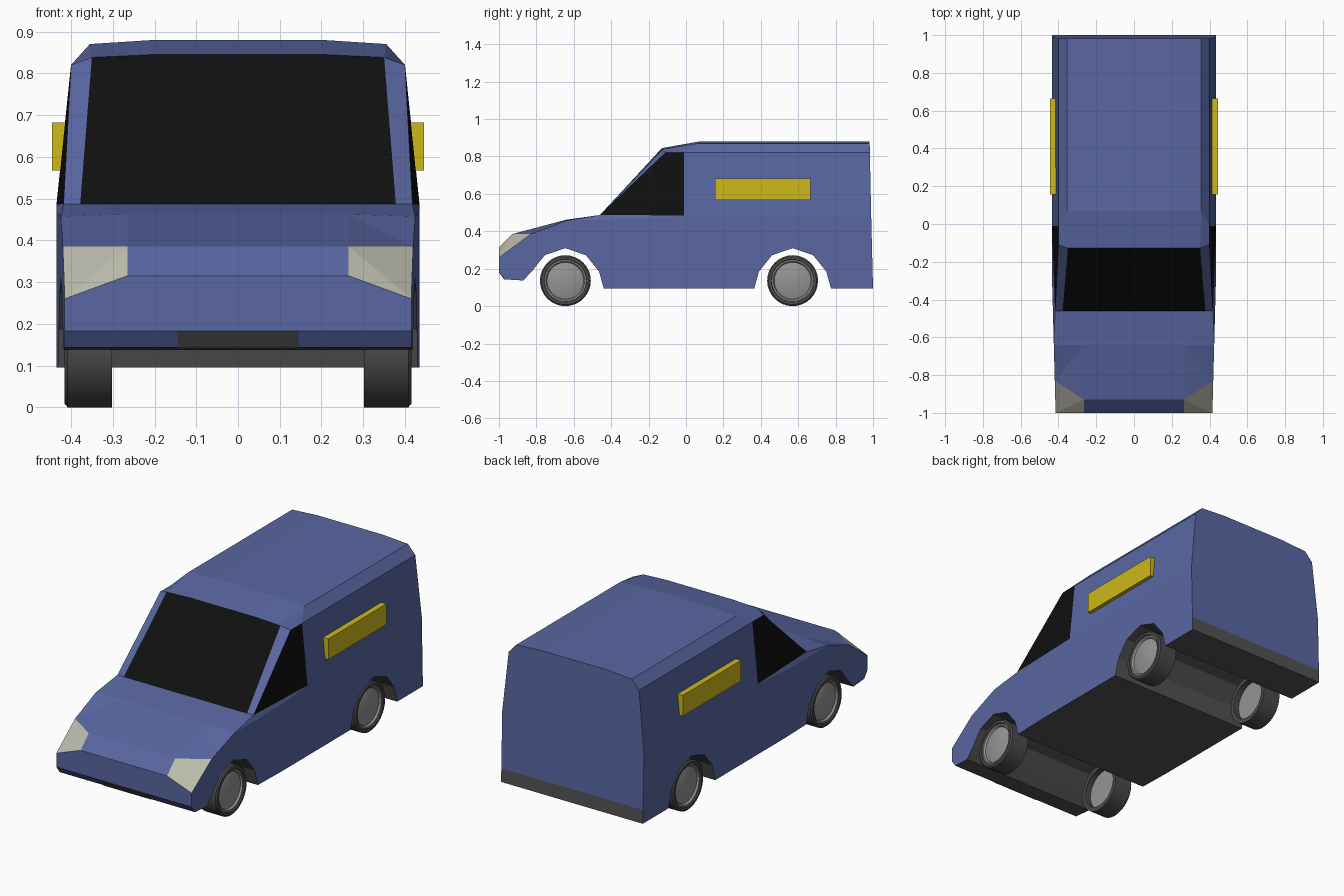
import bpy, bmesh, math

if "Cube" in bpy.data.objects:
    bpy.data.objects.remove(bpy.data.objects["Cube"])


def material(name, color):
    m = bpy.data.materials.new(name)
    m.diffuse_color = (*color, 1)
    m.use_nodes = True
    m.node_tree.nodes["Principled BSDF"].inputs["Base Color"].default_value = m.diffuse_color
    return m


BLUE = material("blue_paint", (0.10, 0.135, 0.36))
BLACK = material("black_glass", (0.005, 0.005, 0.005))
DARK = material("dark_trim", (0.085, 0.085, 0.085))
LAMP = material("lamp_glass", (0.5, 0.5, 0.42))
YELLOW = material("yellow_panel", (0.62, 0.48, 0.01))
RUBBER = material("rubber", (0.07, 0.07, 0.07))
METAL = material("wheel_metal", (0.3, 0.3, 0.3))


def make_object(name, bm, mat):
    mesh = bpy.data.meshes.new(name)
    bm.to_mesh(mesh)
    bm.free()
    mesh.materials.append(mat)
    ob = bpy.data.objects.new(name, mesh)
    bpy.context.collection.objects.link(ob)
    return ob


# Van shell: one closed mesh, later split into parts
shell = bmesh.new()
tag = shell.faces.layers.int.new("part")
cache = {}
PARTS = [("van_body", BLUE), ("windshield", BLACK), ("side_windows", BLACK),
         ("headlights", LAMP), ("underside", DARK), ("rear_bumper", DARK)]
BODY, SCREEN, WINDOW, LIGHT, UNDER, BUMPER = range(6)


def vert(co):
    key = tuple(round(c, 4) for c in co)
    if key not in cache:
        cache[key] = shell.verts.new(co)
    return cache[key]


def face(points, part):
    shell.faces.new([vert(p) for p in points])[tag] = part


def flip(p):
    return (-p[0], p[1], p[2])


def pair(points, part=BODY):
    face(points, part)
    face([flip(p) for p in reversed(points)], part)


def across(points, part=BODY):
    face(points + [flip(p) for p in reversed(points)], part)


def side(y, z):
    """Point on the lower body side, which narrows toward the nose."""
    return (0.435 - 0.02 * max(0, (-0.25 - y) / 0.75), y, z)


# Key points on the right half
lamp_low, lamp_top = side(-1, 0.26), side(-0.83, 0.385)
nose, hood = (0.265, -1, 0.315), (0.265, -0.93, 0.385)
hood_side, hood_mid = side(-0.64, 0.457), (0.265, -0.64, 0.462)
shoulder, belt_back = side(-0.25, 0.467), side(0.99, 0.485)
pillar, screen_low = (0.418, -0.46, 0.487), (0.378, -0.46, 0.487)
screen_top, screen_mid = (0.35, -0.128, 0.838), (0.2, -0.128, 0.845)
pillar_top = (0.4, -0.11, 0.82)
door_low, door_top = (0.434, -0.01, 0.485), (0.4, -0.01, 0.82)
rear_top = (0.4, 0.983, 0.82)
roof_a, roof_b = (0.355, 0.07, 0.87), (0.355, 0.982, 0.87)
crown_a, crown_b = (0.2, 0.07, 0.88), (0.2, 0.982, 0.88)

# Lower side profile with wheel arches
arch = [(-0.18, 0.185), (-0.11, 0.272), (0, 0.31), (0.11, 0.272), (0.18, 0.185)]
front = [(-1, 0.26), (-1, 0.183), (-0.97, 0.143), (-0.87, 0.137)]
front += [(-0.645 + y, z) for y, z in arch] + [(-0.44, 0.095), (-0.25, 0.095)]
rear = [(-0.25, 0.095), (0.365, 0.095)]
rear += [(0.57 + y, z) for y, z in arch] + [(0.775, 0.095), (1, 0.095), (0.998, 0.17)]
pair([side(*p) for p in front] + [shoulder, hood_side, lamp_top])
pair([side(*p) for p in rear] + [belt_back, shoulder])
outline = front + rear[1:] + [belt_back[1:]]
last = len(outline) - 2
for i, (a, b) in enumerate(zip(outline, outline[1:])):
    part = BODY if i < 2 or i == last else BUMPER if i == last - 1 else UNDER
    across([side(*a), side(*b)], part)

# Nose, headlights and hood
across([lamp_low, nose])
across([nose, hood])
pair([lamp_low, nose, hood], LIGHT)
pair([lamp_low, hood, lamp_top], LIGHT)
pair([hood, hood_mid, lamp_top])
pair([lamp_top, hood_mid, hood_side])
across([hood, hood_mid])
pair([hood_side, hood_mid, screen_low, pillar])
across([hood_mid, screen_low])

# Shoulder ledge, glass and upper sides
pair([hood_side, pillar, shoulder])
pair([shoulder, pillar, door_low])
pair([shoulder, door_low, belt_back])
pair([pillar, screen_low, screen_top, pillar_top])
across([screen_low, screen_top, screen_mid], SCREEN)
pair([pillar, pillar_top, door_top, door_low], WINDOW)
pair([door_low, door_top, rear_top, belt_back])

# Roof and back
pair([pillar_top, screen_top, roof_a, door_top])
pair([door_top, roof_a, roof_b, rear_top])
pair([screen_top, screen_mid, crown_a, roof_a])
across([screen_mid, crown_a])
pair([roof_a, crown_a, crown_b, roof_b])
across([crown_a, crown_b])
across([belt_back, rear_top, roof_b, crown_b])

bmesh.ops.recalc_face_normals(shell, faces=shell.faces[:])
for index, (name, mat) in enumerate(PARTS):
    bm = shell.copy()
    layer = bm.faces.layers.int["part"]
    bmesh.ops.delete(bm, geom=[f for f in bm.faces if f[layer] != index], context='FACES')
    make_object(name, bm, mat)
shell.free()


def box(name, center, size, mat, tilt=0):
    bpy.ops.mesh.primitive_cube_add(size=1, location=center, rotation=(tilt, 0, 0))
    ob = bpy.context.object
    ob.name = name
    ob.scale = size
    ob.data.materials.append(mat)


# Yellow side panels and front plate
for s, label in ((1, "right"), (-1, "left")):
    box(label + "_side_panel", (s * 0.43, 0.41, 0.625), (0.032, 0.51, 0.115), YELLOW)
box("front_plate", (0, -0.985, 0.163), (0.29, 0.004, 0.05), DARK, math.atan2(0.03, 0.04))


def lathe(name, profile, y, s, mat, closed=False):
    """Spin an (x, radius) profile around the wheel axle."""
    bm = bmesh.new()
    vs = [bm.verts.new((s * x, y, 0.136 + r)) for x, r in profile]
    edges = [bm.edges.new(e) for e in zip(vs, vs[1:] + (vs[:1] if closed else []))
             ]
    bmesh.ops.spin(bm, geom=vs + edges, cent=(0, y, 0.136), axis=(1, 0, 0),
                   angle=2 * math.pi, steps=32, use_duplicate=False)
    bmesh.ops.remove_doubles(bm, verts=bm.verts[:], dist=0.0002)
    bmesh.ops.recalc_face_normals(bm, faces=bm.faces[:])
    ob = make_object(name, bm, mat)
    bpy.ops.object.select_all(action='DESELECT')
    ob.select_set(True)
    bpy.context.view_layer.objects.active = ob
    bpy.ops.object.shade_smooth_by_angle(angle=math.radians(30))


# Wheels: tyre ring and domed hub
tyre = [(0.302, 0.112), (0.302, 0.136), (0.408, 0.136), (0.415, 0.128), (0.415, 0.114), (0.4, 0.11)]
hub = [(0.335, 0), (0.335, 0.112), (0.408, 0.112), (0.408, 0.104), (0.398, 0.098),
       (0.405, 0.07), (0.41, 0.035), (0.412, 0)]
for y, end in ((-0.645, "front"), (0.57, "rear")):
    for s, label in ((1, "right"), (-1, "left")):
        lathe(f"{end}_{label}_tyre", tyre, y, s, RUBBER, True)
        lathe(f"{end}_{label}_hub", hub, y, s, METAL)
